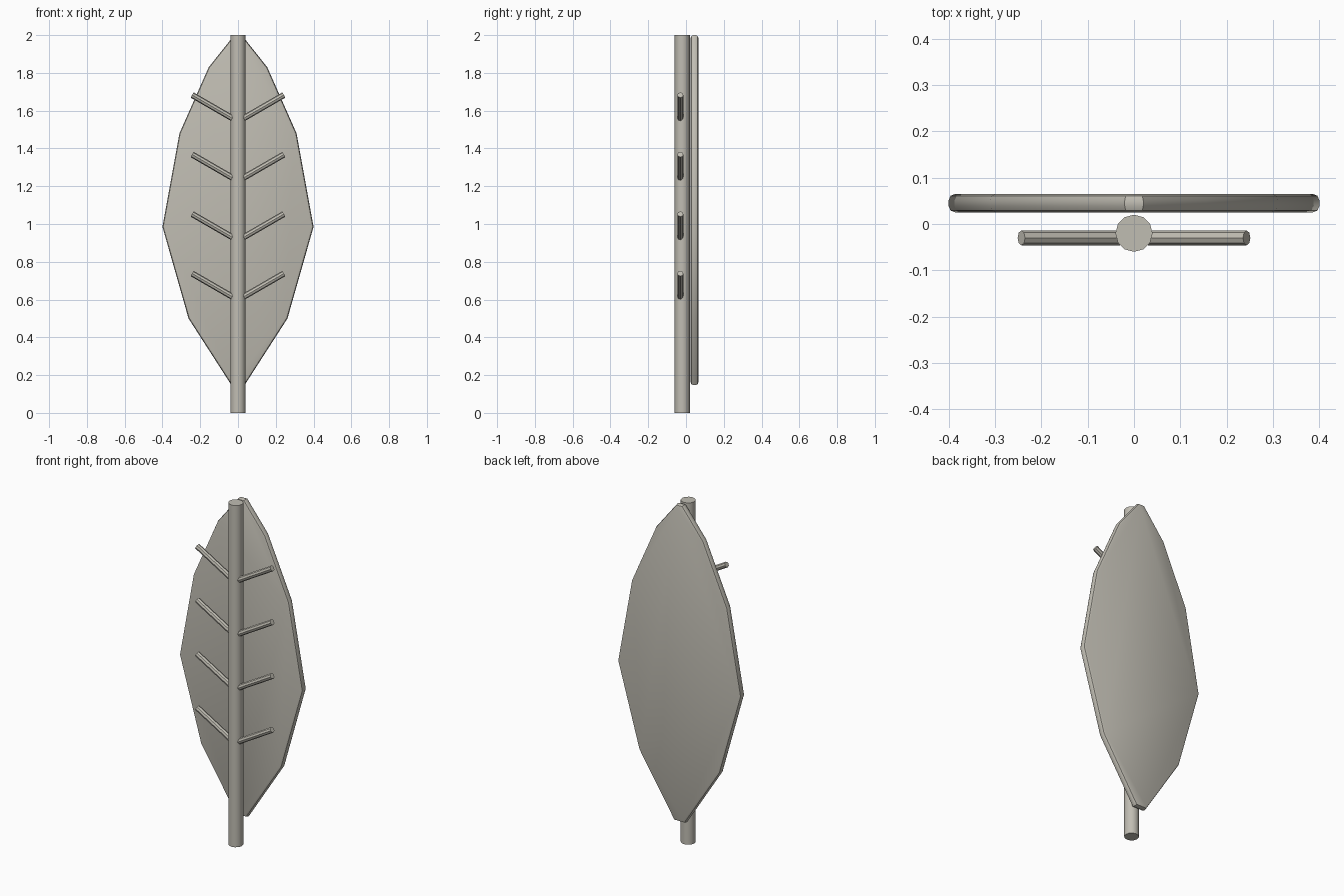
import bpy
import bmesh
import math
from mathutils import Vector

old = bpy.data.objects.get("Cube")
if old:
    bpy.data.objects.remove(old, do_unlink=True)

# One warm grey material
COLOR = (0.53, 0.51, 0.45, 1)
mat = bpy.data.materials.new("warm_grey")
mat.use_nodes = True
mat.diffuse_color = COLOR
bsdf = mat.node_tree.nodes["Principled BSDF"]
bsdf.inputs["Base Color"].default_value = COLOR
bsdf.inputs["Roughness"].default_value = 0.8


def finish(obj, angle):
    obj.data.materials.append(mat)
    bpy.ops.object.select_all(action="DESELECT")
    obj.select_set(True)
    bpy.context.view_layer.objects.active = obj
    bpy.ops.object.shade_smooth_by_angle(angle=math.radians(angle))


def rod(name, start, end, radius, sides):
    start, end = Vector(start), Vector(end)
    axis = end - start
    bpy.ops.mesh.primitive_cylinder_add(
        vertices=sides, radius=radius, depth=axis.length,
        location=(start + end) / 2,
        rotation=axis.to_track_quat("Z", "Y").to_euler())
    obj = bpy.context.object
    obj.name = name
    finish(obj, 40)


# Leaf blade: mirrored outline, extruded in y with rounded rims
half = [(0.035, 0.147), (0.262, 0.5), (0.4, 0.985),
        (0.31, 1.48), (0.155, 1.83), (0.02, 2.0)]
outline = half + [(-x, z) for x, z in reversed(half)]
bm = bmesh.new()
front = bm.faces.new([bm.verts.new((x, 0.025, z)) for x, z in outline])
back = bmesh.ops.extrude_face_region(bm, geom=[front])["geom"]
bmesh.ops.translate(bm, vec=(0, 0.04, 0),
                    verts=[v for v in back if isinstance(v, bmesh.types.BMVert)])
bmesh.ops.recalc_face_normals(bm, faces=bm.faces)
rim = [e for e in bm.edges if abs(e.verts[0].co.y - e.verts[1].co.y) < 0.001]
bmesh.ops.bevel(bm, geom=rim, offset=0.014, segments=2, profile=0.5, affect="EDGES")
mesh = bpy.data.meshes.new("leaf_blade")
bm.to_mesh(mesh)
bm.free()
blade = bpy.data.objects.new("leaf_blade", mesh)
bpy.context.collection.objects.link(blade)
finish(blade, 30)

# Central stem
rod("stem", (0, -0.02, 0), (0, -0.02, 2), 0.04, 12)

# Four pairs of slanting side veins
for i in range(4):
    z = 0.615 + 0.315 * i
    for side, sign in (("left", 1), ("right", -1)):
        rod(f"{side}_vein_{i + 1}", (sign * 0.03, -0.03, z),
            (sign * 0.243, -0.03, z + 0.123), 0.016, 8)
